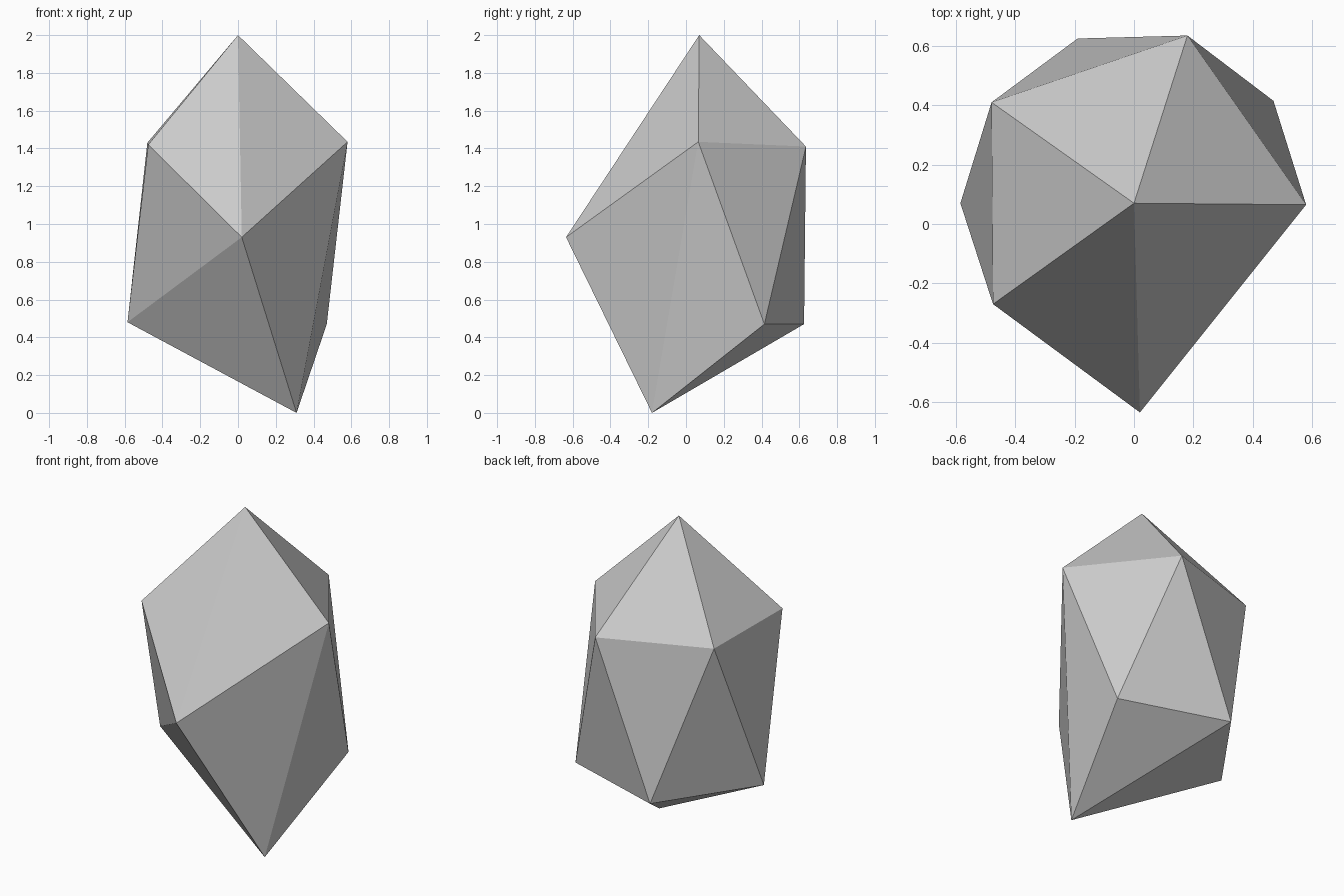
import bpy, bmesh

if "Cube" in bpy.data.objects:
    bpy.data.objects.remove(bpy.data.objects["Cube"])

bm = bmesh.new()
V = bm.verts.new

# Tips and the two staggered rings of the rough-cut stone
apex = V((0.0, 0.07, 2.0))
base = V((0.31, -0.18, 0.0))
upper = [V(p) for p in [(0.58, 0.065, 1.435), (0.18, 0.635, 1.41), (-0.48, 0.41, 1.43),
                        (-0.475, -0.27, 1.42), (0.02, -0.635, 0.93)]]
lower = [V(p) for p in [(0.47, 0.415, 0.47), (-0.19, 0.625, 0.47), (-0.585, 0.07, 0.48)]]

# Crown facets
for i in range(5):
    bm.faces.new((apex, upper[i], upper[(i + 1) % 5]))

# Zigzag belt of facets
zigzag = [upper[0], lower[0], upper[1], lower[1], upper[2], lower[2], upper[3]]
for i in range(len(zigzag) - 2):
    bm.faces.new(zigzag[i:i + 3])
bm.faces.new((upper[3], lower[2], upper[4]))

# Underside facets meeting at the base point
rim = [upper[4], upper[0], *lower]
for i in range(5):
    bm.faces.new((base, rim[(i + 1) % 5], rim[i]))

bmesh.ops.recalc_face_normals(bm, faces=bm.faces)
mesh = bpy.data.meshes.new("faceted_rock")
bm.to_mesh(mesh)
bm.free()
bpy.context.collection.objects.link(bpy.data.objects.new("faceted_rock", mesh))
